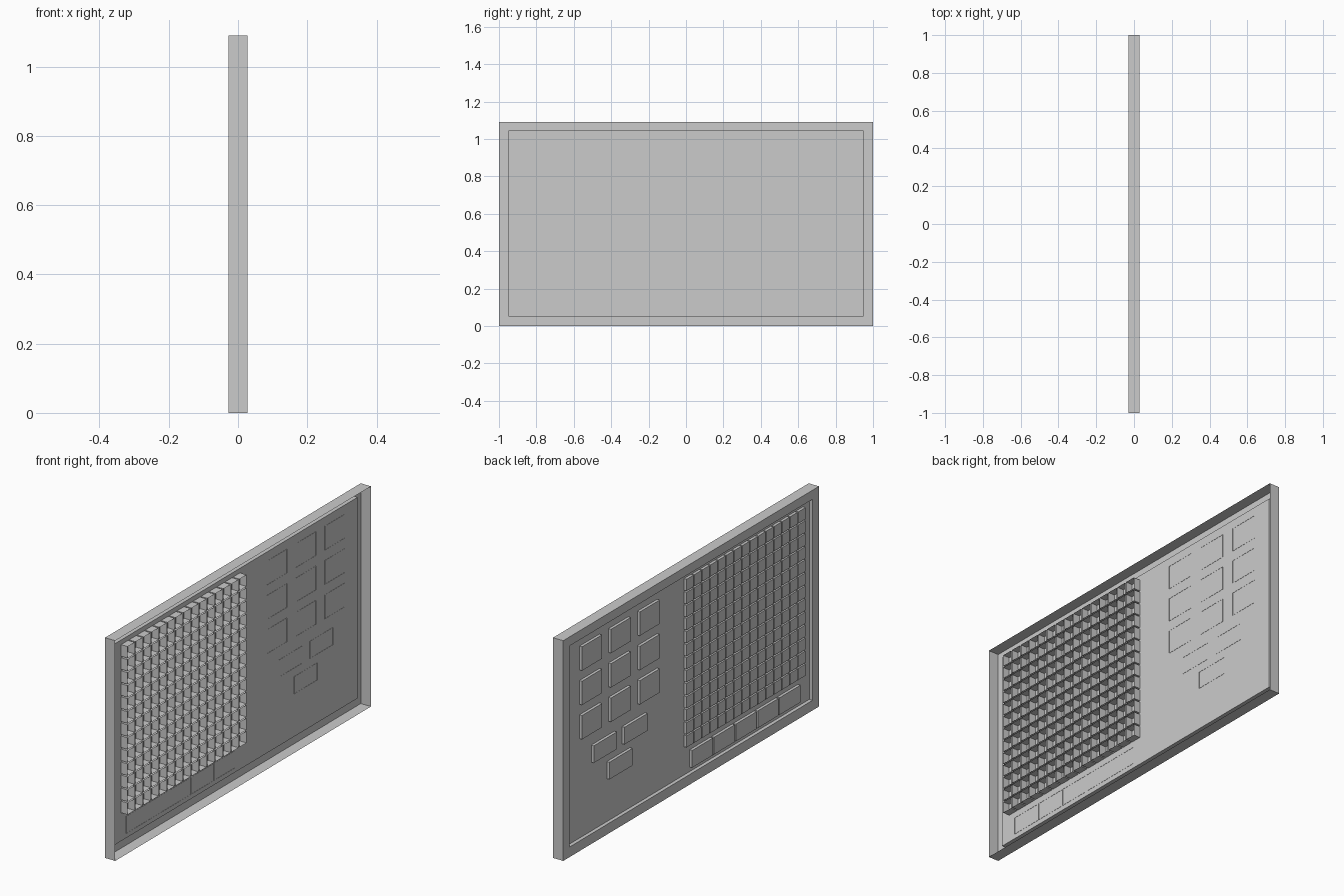
import bpy
import bmesh

if "Cube" in bpy.data.objects:
    bpy.data.objects.remove(bpy.data.objects["Cube"])

FRONT = -0.028    # rim plane of the panel face (faces -x)
BACK = 0.028      # open rear edge
PANEL = -0.010    # recessed panel plane
KEY_FACE = -0.024


def finish(name, bm):
    mesh = bpy.data.meshes.new(name)
    bm.to_mesh(mesh)
    bm.free()
    obj = bpy.data.objects.new(name, mesh)
    bpy.context.collection.objects.link(obj)
    return obj


def ring(bm, x, y0, y1, z0, z1):
    return [bm.verts.new((x, y, z)) for y, z in ((y0, z0), (y1, z0), (y1, z1), (y0, z1))]


def bridge(bm, a, b):
    for i in range(4):
        j = (i + 1) % 4
        bm.faces.new((a[i], a[j], b[j], b[i]))


def open_box(bm, x0, x1, y0, y1, z0, z1):
    """Five-sided cap: closed towards -x, open towards +x."""
    front = ring(bm, x0, y0, y1, z0, z1)
    rear = ring(bm, x1, y0, y1, z0, z1)
    bm.faces.new(front[::-1])
    bridge(bm, front, rear)


# Housing: open-backed shell with a raised border and recessed panel
bm = bmesh.new()
rings = [ring(bm, BACK, -1, 1, 0, 1.09),
         ring(bm, FRONT, -1, 1, 0, 1.09),
         ring(bm, FRONT, -0.95, 0.95, 0.05, 1.045),
         ring(bm, PANEL, -0.95, 0.95, 0.05, 1.045)]
for a, b in zip(rings, rings[1:]):
    bridge(bm, b, a)
bm.faces.new(rings[-1][::-1])
finish("housing", bm)

# Button grid: deep open-backed caps passing through the panel
COLS, ROWS, GAP = 15, 13, 0.007
Y0, Y1, Z0, Z1 = -0.90, 0.03, 0.19, 1.022
dy, dz = (Y1 - Y0 + GAP) / COLS, (Z1 - Z0 + GAP) / ROWS
bm = bmesh.new()
for c in range(COLS):
    for r in range(ROWS):
        y, z = Y0 + c * dy, Z0 + r * dz
        open_box(bm, KEY_FACE, 0.026, y, y + dy - GAP, z, z + dz - GAP)
finish("button_grid", bm)


def keys(name, positions, width, height):
    """Shallow keys given by their low y, low z corners."""
    bm = bmesh.new()
    for y, z in positions:
        open_box(bm, KEY_FACE, PANEL + 0.001, y, y + width, z, z + height)
    finish(name, bm)


# Number pad, paired keys with a single key, and the row under the grid
keys("number_keys", [(0.24 + 0.226 * c, 0.542 + 0.17 * r)
                     for c in range(3) for r in range(3)], 0.155, 0.118)
keys("function_keys", [(0.335, 0.39), (0.575, 0.39), (0.453, 0.262)], 0.18, 0.085)
keys("bottom_keys", [(-0.86 + 0.171 * c, 0.073) for c in range(5)], 0.162, 0.085)
